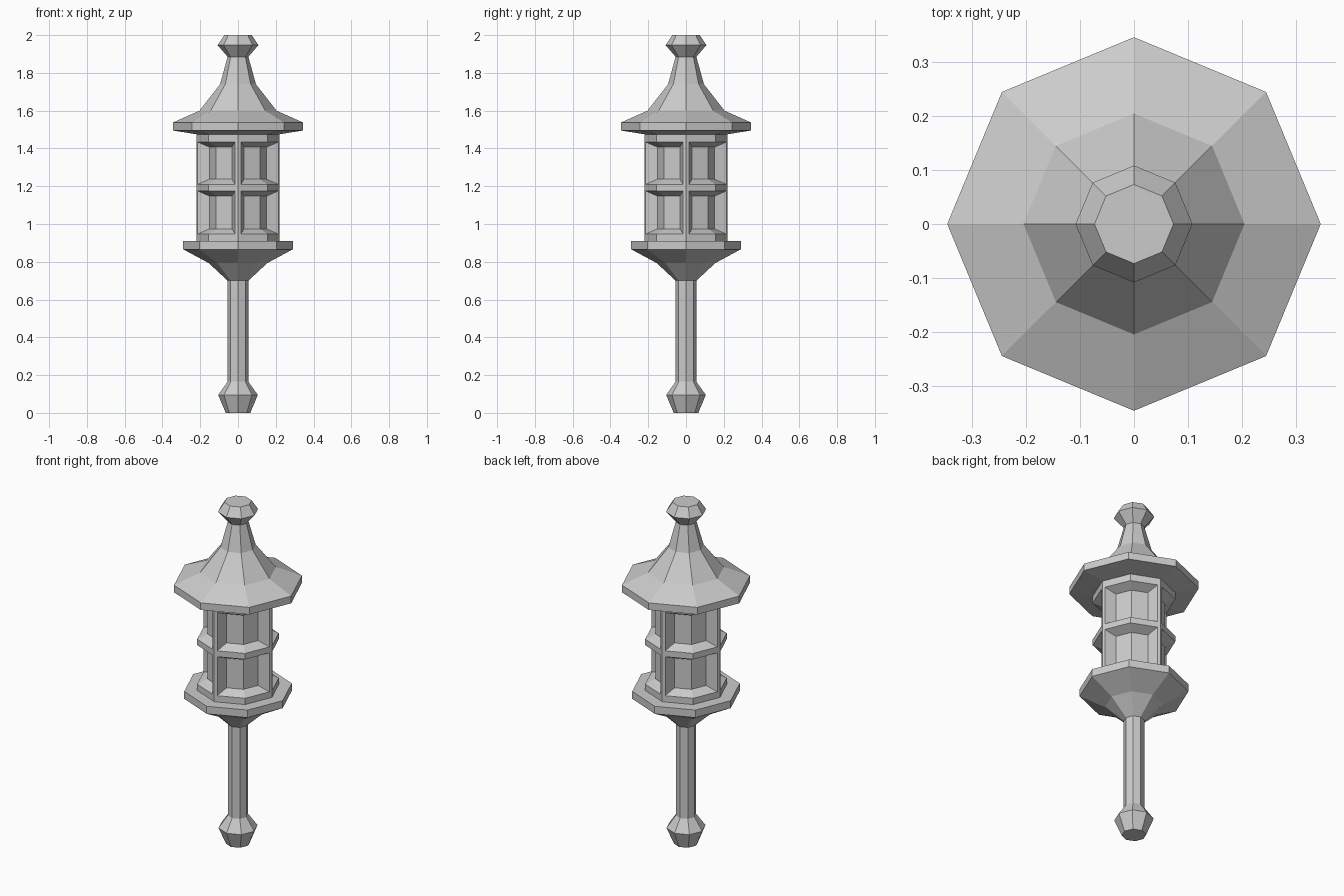
import bpy, bmesh
from math import sin, cos, pi
from mathutils import Vector

if "Cube" in bpy.data.objects:
    bpy.data.objects.remove(bpy.data.objects["Cube"], do_unlink=True)

SIDES = 8
grey = bpy.data.materials.new("stone_grey")
grey.use_nodes = True
GREY = (0.6, 0.6, 0.6, 1)
grey.diffuse_color = GREY
grey.node_tree.nodes["Principled BSDF"].inputs["Base Color"].default_value = GREY


def finish(bm, name):
    bmesh.ops.remove_doubles(bm, verts=bm.verts, dist=0.0005)
    mesh = bpy.data.meshes.new(name)
    bm.to_mesh(mesh)
    bm.free()
    mesh.materials.append(grey)
    obj = bpy.data.objects.new(name, mesh)
    bpy.context.collection.objects.link(obj)
    return obj


def corner(k, r, z):
    a = 2 * pi * k / SIDES
    return Vector((r * cos(a), r * sin(a), z))


def lathe(name, profile, cap_bottom=False, cap_top=False):
    """Turn a (radius, height) profile into an eight-sided part."""
    bm = bmesh.new()
    rings = [[bm.verts.new(corner(k, r, z)) for k in range(SIDES)] for r, z in profile]
    for low, high in zip(rings, rings[1:]):
        for k in range(SIDES):
            n = (k + 1) % SIDES
            bm.faces.new((low[k], low[n], high[n], high[k]))
    if cap_bottom:
        bm.faces.new(rings[0][::-1])
    if cap_top:
        bm.faces.new(rings[-1])
    return finish(bm, name)


# Turned parts from the foot to the finial
lathe("foot_knob", [(0.065, 0), (0.105, 0.095), (0.055, 0.165)], cap_bottom=True)
lathe("handle", [(0.055, 0.165), (0.055, 0.7)])
lathe("base_cup", [(0.055, 0.7), (0.155, 0.793), (0.29, 0.866), (0.29, 0.91), (0.22, 0.91)])
lathe("roof", [(0.22, 1.475), (0.345, 1.495), (0.345, 1.537), (0.204, 1.6),
               (0.095, 1.74), (0.055, 1.885)])
lathe("finial", [(0.055, 1.885), (0.108, 1.947), (0.073, 2)], cap_top=True)

# Lantern body: four posts, three bands and eight recessed bent windows
OUTER, INNER = 0.22, 0.165
ROWS = [0.91, 0.947, 1.175, 1.21, 1.434, 1.475]
SILL = 0.027
bm = bmesh.new()


def face(points):
    bm.faces.new([bm.verts.new(p) for p in points])


def columns(quadrant, r, t):
    """Plan points across one quadrant: post, window edge, bend, window edge, post."""
    a, b, c = (corner(2 * quadrant + i, r, 0) for i in range(3))
    return [a, a.lerp(b, t), b, c.lerp(b, t), c]


def window_ring(cols, low, high):
    span = cols[1:4]
    up = Vector((0, 0, 1))
    return [p + up * low for p in span] + [p + up * high for p in reversed(span)]


for q in range(4):
    outer = columns(q, OUTER, 0.1)
    inner = columns(q, INNER, 0.27)
    for r, (low, high) in enumerate(zip(ROWS, ROWS[1:])):
        for c in range(4):
            if r in (1, 3) and c in (1, 2):
                continue
            p, n = outer[c], outer[c + 1]
            face([(p.x, p.y, low), (n.x, n.y, low), (n.x, n.y, high), (p.x, p.y, high)])
        if r in (1, 3):
            rim = window_ring(outer, low, high)
            pane = window_ring(inner, low + SILL, high - SILL)
            for i in range(6):
                j = (i + 1) % 6
                face([rim[i], rim[j], pane[j], pane[i]])
            face([pane[i] for i in (0, 1, 4, 5)])
            face([pane[i] for i in (1, 2, 3, 4)])
finish(bm, "lantern_body")
